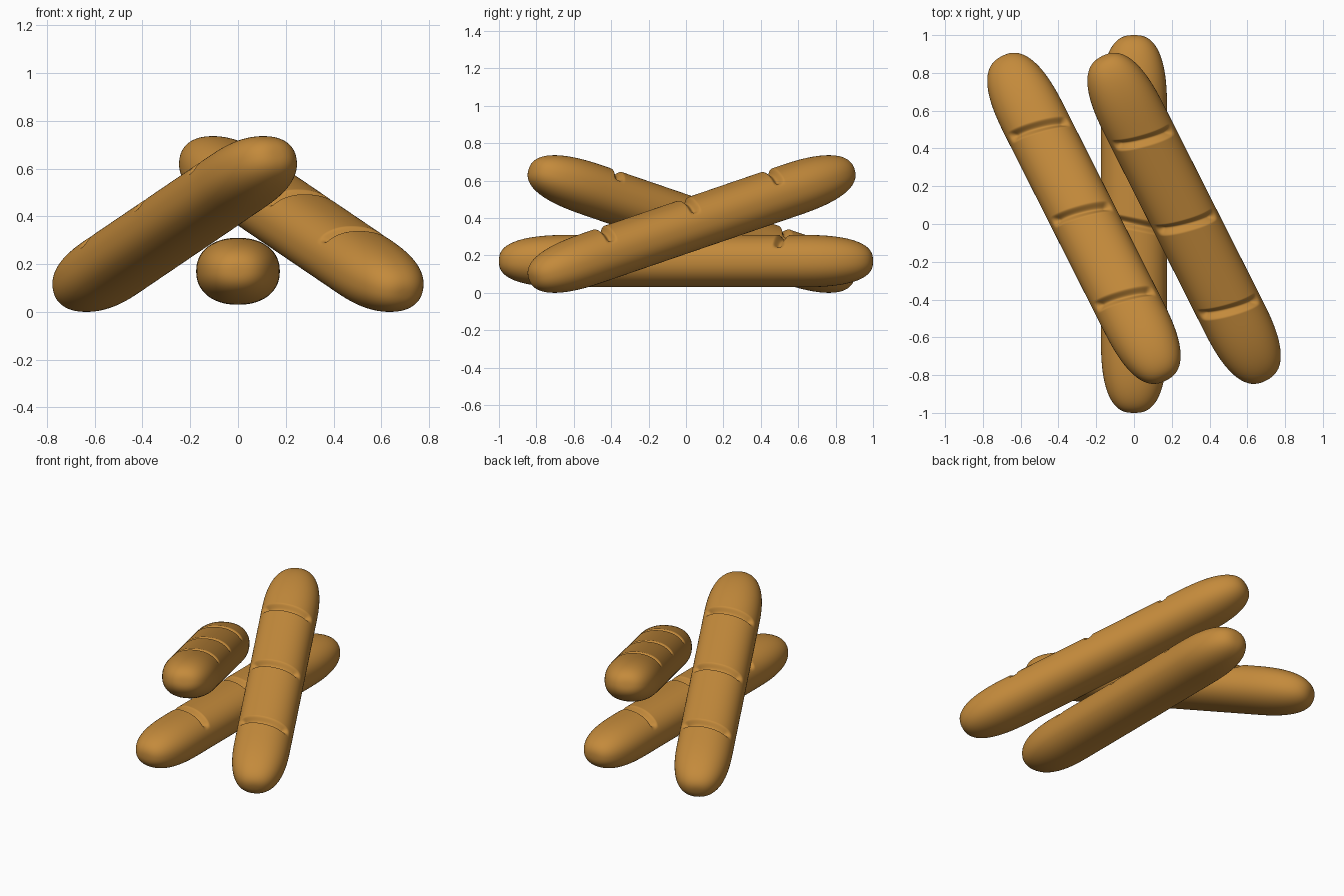
import bpy, bmesh, math
from mathutils import Matrix, Vector

if "Cube" in bpy.data.objects:
    bpy.data.objects.remove(bpy.data.objects["Cube"])

HALF_W, HALF_H = 0.175, 0.14      # loaf cross-section
CORE, CAP = 0.6, 0.4              # straight part and rounded end
SCORES = (-0.525, 0.0, 0.525)
SKEW = -0.2                       # slant of the score cuts
SEGS = 96

crust = bpy.data.materials.new("golden_crust")
crust.diffuse_color = (0.55, 0.255, 0.044, 1)
crust.use_nodes = True
crust.node_tree.nodes["Principled BSDF"].inputs["Base Color"].default_value = crust.diffuse_color


def taper(y):
    s = min(max((abs(y) - CORE) / CAP, 0), 1)
    return (1 - s ** 2.6) ** (1 / 2.6)


def smooth(v):
    v = min(max(v, 0), 1)
    return v * v * (3 - 2 * v)


def spow(v, e):
    return math.copysign(abs(v) ** e, v)


def loaf_point(t, a):
    # rounded cross-section, sheared so rings follow the score cuts
    c, s = spow(math.cos(a), 2 / 2.2), spow(math.sin(a), 2 / 2.2)
    y = t + SKEW * HALF_W * c * smooth((0.95 - abs(t)) / 0.3) * taper(t)
    r = taper(y)
    p = Vector((HALF_W * r * c, y, HALF_H * r * s))
    # score cuts on the top
    if s > 0:
        d = min(abs(t - k) for k in SCORES) / 0.036
        if d < 1:
            depth = 0.03 * (1 - smooth(d)) * smooth((0.16 - abs(p.x)) / 0.025)
            n = Vector((c / HALF_W, 0, s / HALF_H)).normalized()
            p -= n * depth
    return p


def loaf_mesh():
    ts = {round(-0.6 + 0.05 * i, 4) for i in range(25)}
    for k in SCORES:
        ts |= {round(k + 0.004 * i, 4) for i in range(-10, 11)}
    for i in range(1, 24):
        e = CORE + CAP * math.sin(i / 24 * math.pi / 2)
        ts |= {round(e, 4), round(-e, 4)}
    bm = bmesh.new()
    rings = [[bm.verts.new(loaf_point(t, 2 * math.pi * j / SEGS)) for j in range(SEGS)]
             for t in sorted(ts)]
    for r0, r1 in zip(rings, rings[1:]):
        for j in range(SEGS):
            k = (j + 1) % SEGS
            bm.faces.new((r0[j], r0[k], r1[k], r1[j]))
    # tips
    for ring, y in ((rings[0], -1), (rings[-1], 1)):
        tip = bm.verts.new((0, y, 0))
        for j in range(SEGS):
            bm.faces.new((ring[j], ring[(j + 1) % SEGS], tip))
    bmesh.ops.recalc_face_normals(bm, faces=bm.faces)
    for f in bm.faces:
        f.smooth = True
    me = bpy.data.meshes.new("loaf")
    bm.to_mesh(me)
    bm.free()
    me.materials.append(crust)
    return me


# three identical loaves: one flat, two leaning in opposite directions
mesh = loaf_mesh()
for name, loc, pitch, yaw in (
        ("flat_loaf", (0, 0, 0.17), 0, 0),
        ("left_leaning_loaf", (-0.265, 0.03, 0.368), -17, 26.8),
        ("right_leaning_loaf", (0.265, 0.03, 0.368), 17, 26.8)):
    ob = bpy.data.objects.new(name, mesh)
    bpy.context.collection.objects.link(ob)
    ob.matrix_world = (Matrix.Translation(loc)
                       @ Matrix.Rotation(math.radians(yaw), 4, 'Z')
                       @ Matrix.Rotation(math.radians(pitch), 4, 'X'))
